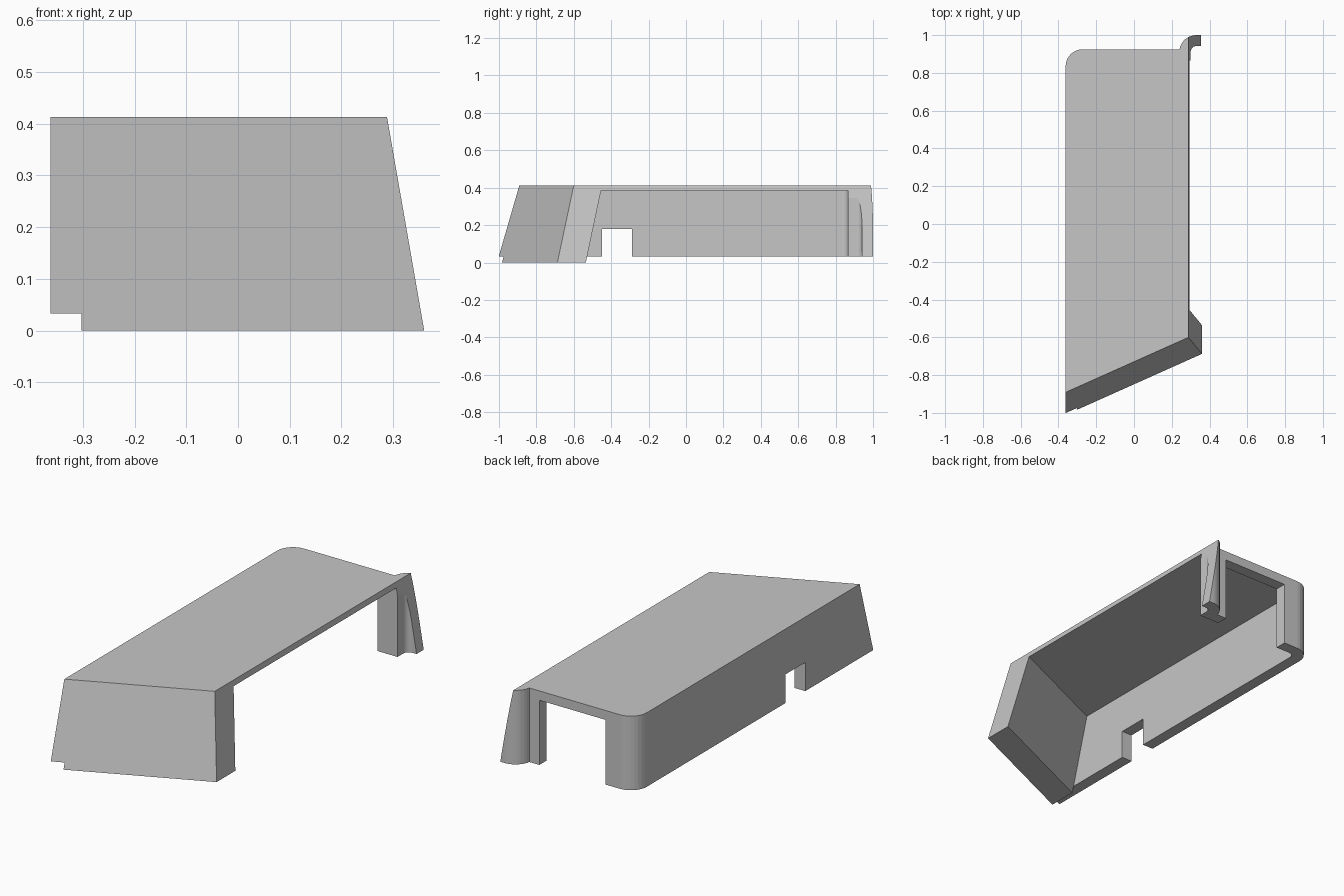
import bpy
import bmesh
from math import cos, sin, radians
from mathutils import Vector

if "Cube" in bpy.data.objects:
    bpy.data.objects.remove(bpy.data.objects["Cube"])

TOP, UNDER, SKIRT = 0.413, 0.385, 0.033
LEFT, LEFT_IN = -0.362, -0.302
BACK, BACK_IN = 0.925, 0.865

# Sloping planes of the front wall and the open side, facing outward
FRONT_NORMAL = Vector((0.4475, -1, 0.29))
SIDE_NORMAL = Vector((1, 0, 0.174))
FRONT_POINT = Vector((0.288, -0.60, TOP))
FRONT_INNER = FRONT_POINT + Vector((0, 0.152, 0))


def arc(cx, cy, r, start, end, steps=8):
    angles = [radians(start + (end - start) * i / steps) for i in range(steps + 1)]
    return [(cx + r * cos(a), cy + r * sin(a)) for a in angles]


def prism(name, outline, z0, z1, cuts=()):
    """Extrude an outline upward, then trim it with capped planes."""
    bm = bmesh.new()
    base = bm.faces.new([bm.verts.new((x, y, z0)) for x, y in outline])
    new = bmesh.ops.extrude_face_region(bm, geom=[base])["geom"]
    bmesh.ops.translate(bm, vec=(0, 0, z1 - z0),
                        verts=[v for v in new if isinstance(v, bmesh.types.BMVert)])
    for point, normal in cuts:
        geom = bm.verts[:] + bm.edges[:] + bm.faces[:]
        cut = bmesh.ops.bisect_plane(bm, geom=geom, plane_co=point, plane_no=normal,
                                     clear_outer=True)["geom_cut"]
        bmesh.ops.edgeloop_fill(
            bm, edges=[e for e in cut if isinstance(e, bmesh.types.BMEdge)])
    bmesh.ops.recalc_face_normals(bm, faces=bm.faces[:])
    mesh = bpy.data.meshes.new(name)
    bm.to_mesh(mesh)
    bm.free()
    obj = bpy.data.objects.new(name, mesh)
    bpy.context.collection.objects.link(obj)
    return obj


def box(name, x0, x1, y0, y1, z0, z1):
    return prism(name, [(x0, y0), (x1, y0), (x1, y1), (x0, y1)], z0, z1)


# Solid cover: rounded rear corner, flared rear lip, sloped front and side
outline = [(LEFT, -1.4), (0.6, -1.4), (0.6, 1.0)]
outline += arc(0.33, 0.91, 0.09, 90, 170)
outline += [(0.241, BACK)]
outline += arc(LEFT + 0.09, BACK - 0.09, 0.09, 90, 180)
cover = prism("cover_shell", outline, 0, TOP,
              [(FRONT_POINT, FRONT_NORMAL), (FRONT_POINT, SIDE_NORMAL)])

# Hollow interior, following the inside of the rear lip
inside = [(LEFT_IN, -1.4), (0.7, -1.4), (0.7, 0.942)]
inside += arc(0.33, 0.912, 0.03, 90, 180)
inside += [(0.30, BACK_IN)]
inside += arc(LEFT_IN + 0.03, BACK_IN - 0.03, 0.03, 90, 180)
cutters = [
    prism("interior_cutter", inside, -0.1, UNDER, [(FRONT_INNER, FRONT_NORMAL)]),
    box("rear_opening_cutter", -0.19, 0.185, 0.8, 1.1, -0.1, 0.365),
    box("side_notch_cutter", -0.5, -0.2, -0.45, -0.29, -0.1, 0.18),
    box("side_skirt_cutter", -0.5, LEFT_IN, -1.5, 1.2, -0.1, SKIRT),
    box("rear_skirt_cutter", -0.6, 0.6, 0.6, 1.2, -0.1, SKIRT),
]

bpy.ops.object.select_all(action="DESELECT")
bpy.context.view_layer.objects.active = cover
cover.select_set(True)
for cutter in cutters:
    mod = cover.modifiers.new(cutter.name, "BOOLEAN")
    mod.operation = "DIFFERENCE"
    mod.solver = "EXACT"
    mod.object = cutter
    bpy.ops.object.modifier_apply(modifier=mod.name)
    bpy.data.objects.remove(cutter)

# Plain grey finish
grey = bpy.data.materials.new("plain_grey")
grey.use_nodes = True
colour = (0.565, 0.565, 0.565, 1)
grey.diffuse_color = colour
grey.node_tree.nodes["Principled BSDF"].inputs["Base Color"].default_value = colour
cover.data.materials.clear()
cover.data.materials.append(grey)
for face in cover.data.polygons:
    face.material_index = 0
